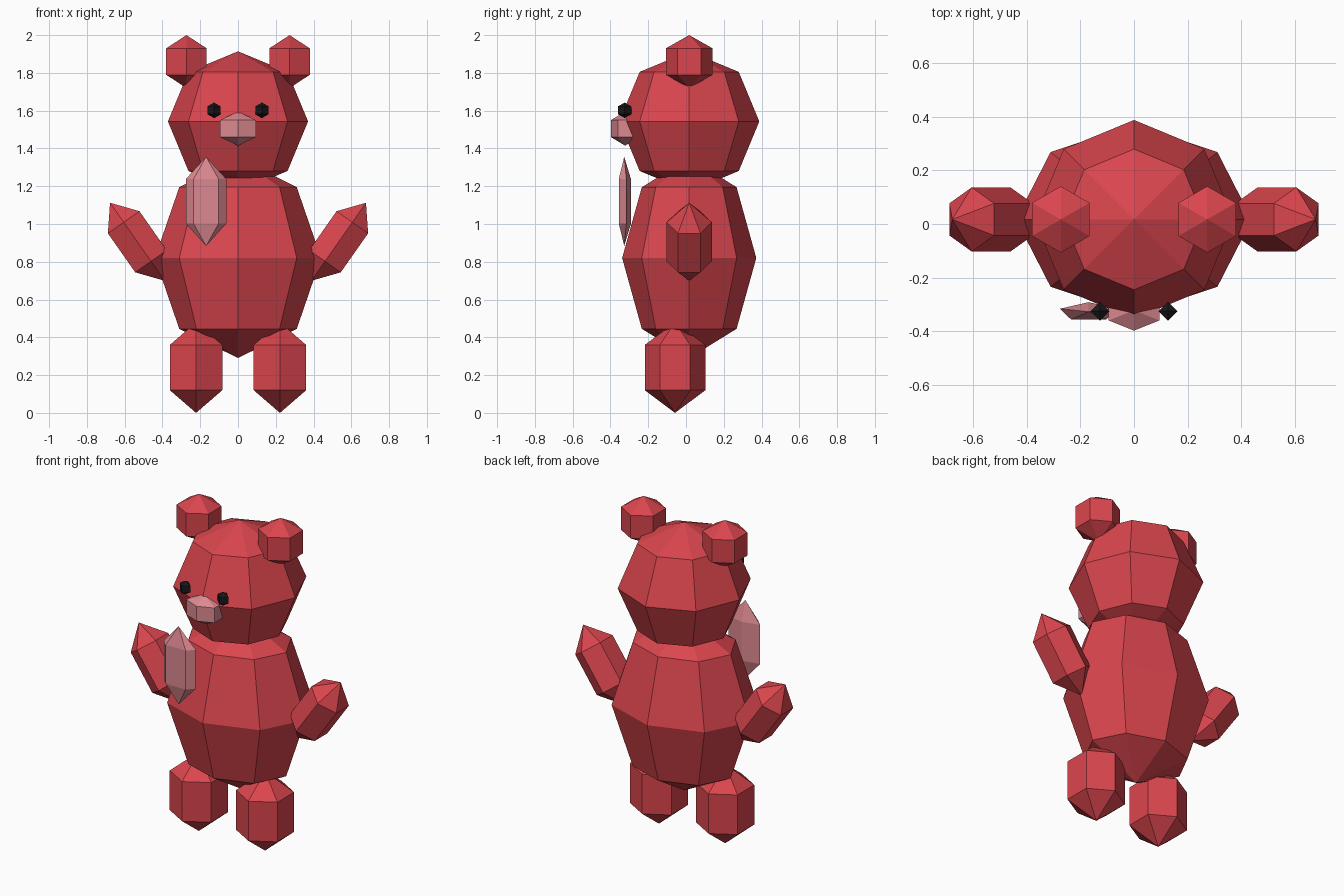
import bpy
from math import radians

if "Cube" in bpy.data.objects:
    bpy.data.objects.remove(bpy.data.objects["Cube"])


def material(name, rgb):
    m = bpy.data.materials.new(name)
    m.diffuse_color = (*rgb, 1)
    m.use_nodes = True
    m.node_tree.nodes["Principled BSDF"].inputs["Base Color"].default_value = m.diffuse_color
    return m


RED = material("red", (0.70, 0.06, 0.075))
PINK = material("pink", (0.72, 0.25, 0.28))
BLACK = material("black", (0.01, 0.01, 0.012))


def ball(name, mat, loc, radii, segments=6, rings=3, tilt=0):
    """Faceted, stretched UV sphere, tilted about the y axis."""
    bpy.ops.mesh.primitive_uv_sphere_add(segments=segments, ring_count=rings, radius=1,
                                         location=loc, rotation=(0, radians(tilt), 0))
    ob = bpy.context.object
    ob.name = name
    ob.scale = radii
    ob.data.materials.append(mat)
    return ob


Y = 0.017  # depth of the main axis

# Body and head
ball("body", RED, (0, Y, 0.82), (0.44, 0.355, 0.53), 8, 4)
ball("head", RED, (0, Y, 1.543), (0.371, 0.371, 0.371), 8, 4)

# Snout
ball("snout", PINK, (0, -0.322, 1.505), (0.126, 0.087, 0.09))

# Paired parts
for side, s in (("left", -1), ("right", 1)):
    ball(side + "_ear", RED, (s * 0.273, Y, 1.86), (0.143, 0.143, 0.14))
    ball(side + "_arm", RED, (s * 0.533, Y, 0.906), (0.136, 0.138, 0.252), tilt=s * 35)
    ball(side + "_leg", RED, (s * 0.222, -0.058, 0.24), (0.185, 0.185, 0.24))
    ball(side + "_eye", BLACK, (s * 0.127, -0.325, 1.602), (0.041, 0.041, 0.041), 4, 2)

# Five-sided chest ornament, off centre
ball("chest_ornament", PINK, (-0.169, -0.327, 1.12), (0.13, 0.041, 0.236), 5, 3)
